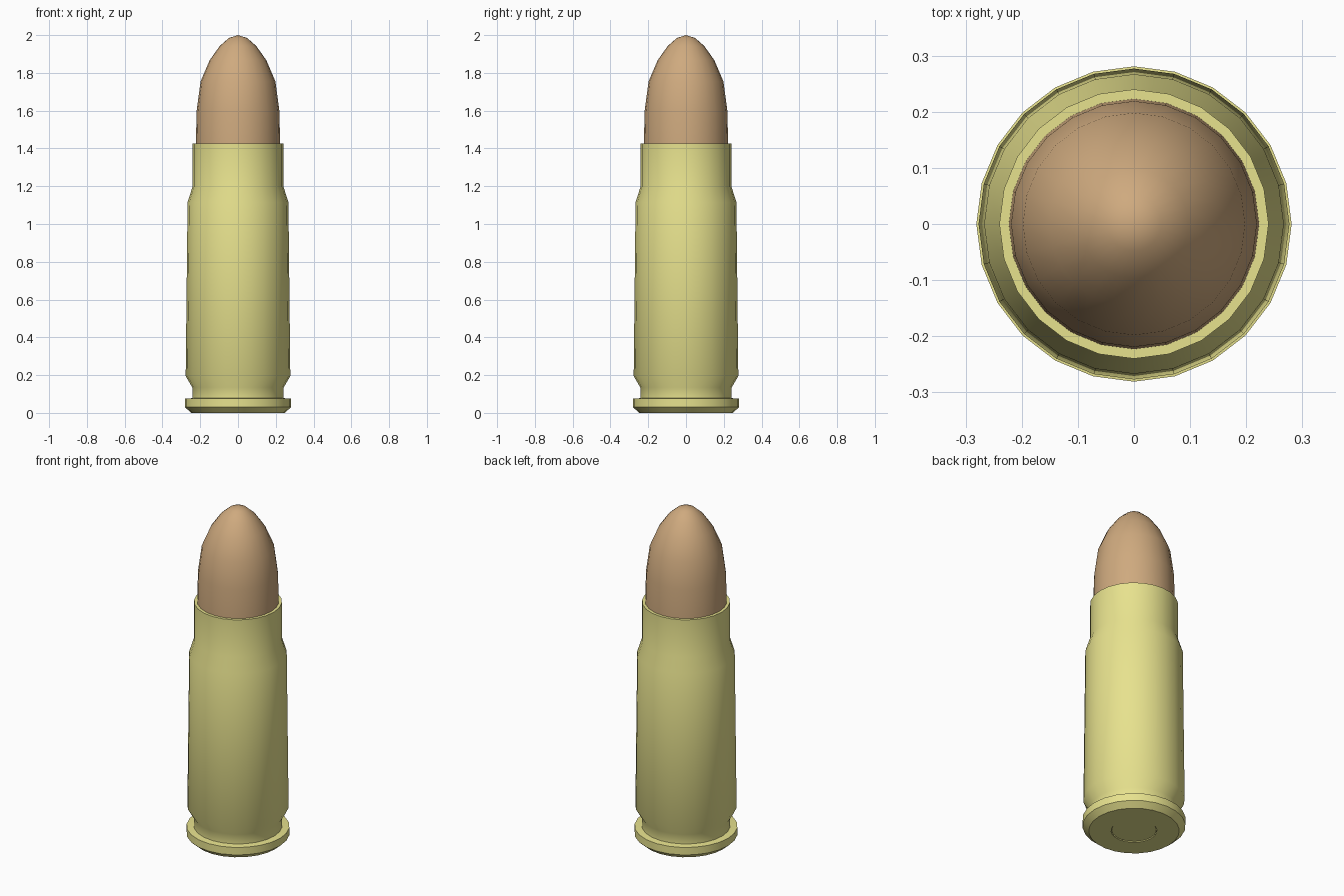
import bpy, bmesh, math

if "Cube" in bpy.data.objects:
    bpy.data.objects.remove(bpy.data.objects["Cube"])

SIDES = 24


def material(name, color):
    m = bpy.data.materials.new(name)
    m.diffuse_color = (*color, 1)
    m.use_nodes = True
    m.node_tree.nodes["Principled BSDF"].inputs["Base Color"].default_value = m.diffuse_color
    return m


def lathe(name, profile, mat, angle):
    """Spin (radius, z) points, listed bottom to top, around z."""
    bm = bmesh.new()
    verts = [bm.verts.new((r, 0, z)) for r, z in profile]
    edges = [bm.edges.new(p) for p in zip(verts, verts[1:])]
    bmesh.ops.spin(bm, geom=verts + edges, cent=(0, 0, 0), axis=(0, 0, 1),
                   angle=math.tau, steps=SIDES, use_merge=True)
    bmesh.ops.remove_doubles(bm, verts=bm.verts, dist=1e-5)
    bmesh.ops.recalc_face_normals(bm, faces=bm.faces)
    mesh = bpy.data.meshes.new(name)
    bm.to_mesh(mesh)
    bm.free()
    mesh.materials.append(mat)
    ob = bpy.data.objects.new(name, mesh)
    bpy.context.collection.objects.link(ob)
    bpy.ops.object.select_all(action='DESELECT')
    ob.select_set(True)
    bpy.context.view_layer.objects.active = ob
    bpy.ops.object.shade_smooth_by_angle(angle=math.radians(angle))
    return ob


brass = material("brass", (0.8, 0.76, 0.27))
copper = material("copper", (0.62, 0.4, 0.21))

# Case: base, rim, extractor groove, tapered body, shoulder, neck and lip
lathe("case", [(0.125, 0.006), (0.125, 0), (0.247, 0), (0.281, 0.03),
               (0.281, 0.075), (0.242, 0.078), (0.242, 0.135), (0.277, 0.195),
               (0.267, 1.115), (0.24, 1.2), (0.24, 1.425), (0.223, 1.425),
               (0.223, 1.35)], brass, 38)

# Primer disc set into the base
lathe("primer", [(0, 0.004), (0.122, 0.004), (0.125, 0.008)], brass, 30)

# Bullet with rounded nose
lathe("bullet", [(0.223, 1.35), (0.223, 1.425), (0.219, 1.6), (0.198, 1.755),
                 (0.15, 1.867), (0.097, 1.942), (0.048, 1.985), (0, 2.0)],
      copper, 60)
